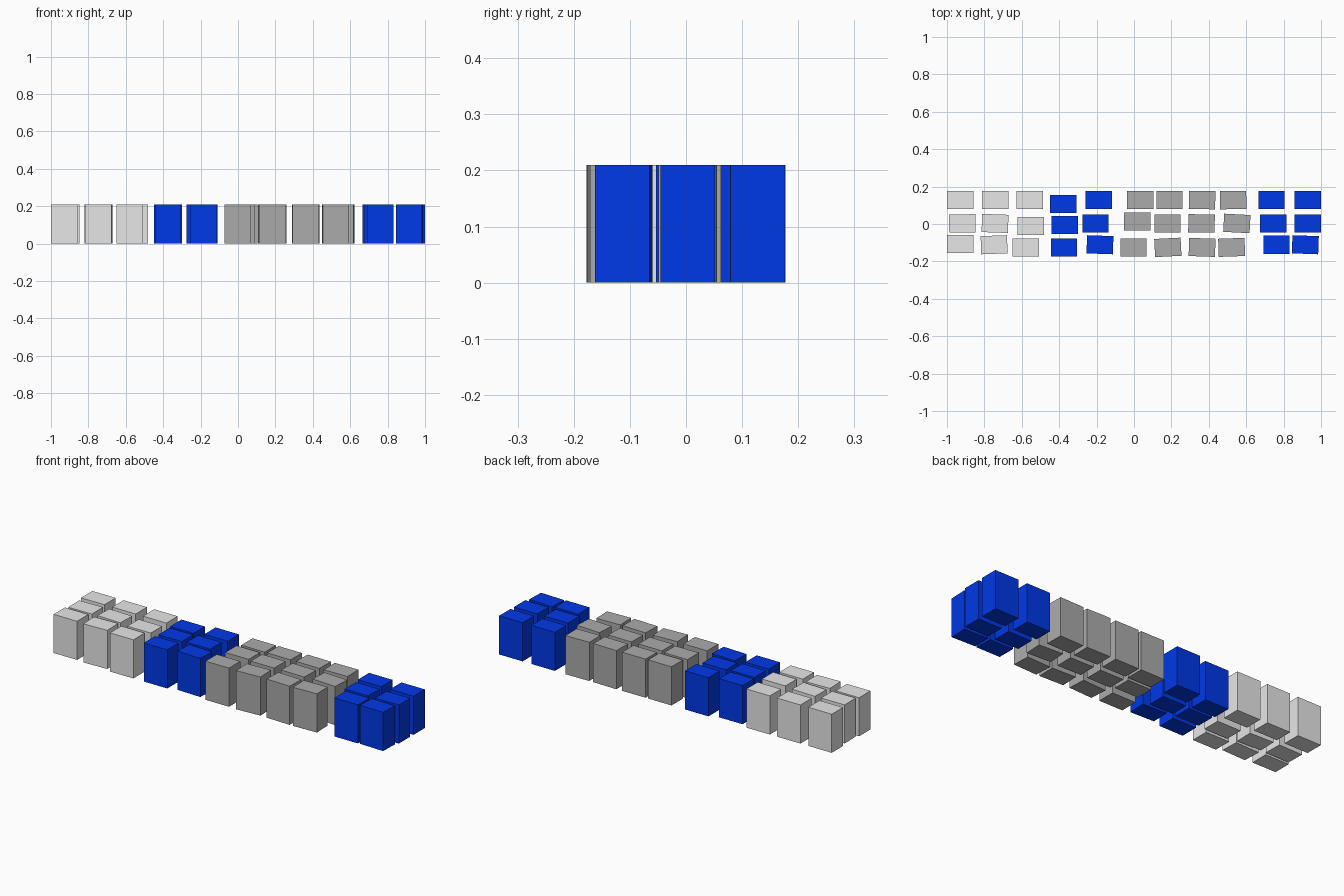
import bpy
import bmesh
from math import radians
from mathutils import Matrix, Vector

default_cube = bpy.data.objects.get("Cube")
if default_cube:
    bpy.data.objects.remove(default_cube, do_unlink=True)

WIDTH, DEPTH, HEIGHT = 0.141, 0.097, 0.21


def make_material(name, colour):
    material = bpy.data.materials.new(name)
    material.use_nodes = True
    material.diffuse_color = colour
    material.node_tree.nodes["Principled BSDF"].inputs["Base Color"].default_value = colour
    return material


light_grey = make_material("light grey", (0.8, 0.8, 0.8, 1))
mid_grey = make_material("mid grey", (0.41, 0.41, 0.41, 1))
blue = make_material("blue", (0, 0.04, 0.8, 1))


def add_block(name, material, x, y, degrees):
    """Add one upright block resting on the ground, turned slightly about z."""
    mesh = bpy.data.meshes.new(name)
    bm = bmesh.new()
    placement = (Matrix.Translation(Vector((x, y, HEIGHT / 2)))
                 @ Matrix.Rotation(radians(degrees), 4, "Z")
                 @ Matrix.Diagonal((WIDTH, DEPTH, HEIGHT, 1)))
    bmesh.ops.create_cube(bm, size=1, matrix=placement)
    bm.to_mesh(mesh)
    bm.free()
    mesh.materials.append(material)
    block = bpy.data.objects.new(name, mesh)
    bpy.context.collection.objects.link(block)


# Groups of columns along the row of blocks, from the model's right to its left
groups = (
    [("light_block", light_grey)] * 3
    + [("right_blue_block", blue)] * 2
    + [("grey_block", mid_grey)] * 4
    + [("left_blue_block", blue)] * 2
)

# Block centres in each row, one per column
row_x = {
    "back": (-.929, -.741, -.557, -.378, -.188, .034, .19, .364, .53, .735, .929),
    "middle": (-.918, -.743, -.553, -.371, -.206, .018, .179, .361, .55, .744, .928),
    "front": (-.929, -.748, -.578, -.374, -.182, -.003, .181, .364, .522, .762, .916),
}
row_y = {"back": .128, "middle": .003, "front": -.111}

# Blocks pushed out of line, by row and column
shift_y = {
    ("back", 3): -.021, ("middle", 2): -.014, ("middle", 3): -.008, ("middle", 5): .011,
    ("front", 0): .004,
}
for column in (2, 3, 5, 6, 7, 8):
    shift_y["front", column] = -.014

# Blocks turned slightly, in degrees
turn = {
    ("back", 8): 1, ("back", 7): -1, ("middle", 0): 1, ("middle", 1): -2,
    ("middle", 7): -1, ("middle", 8): -3, ("front", 1): 2, ("front", 4): -2,
    ("front", 6): 3, ("front", 7): -2, ("front", 8): 2, ("front", 10): -2,
}

for row, centres in row_x.items():
    for column, ((part, material), x) in enumerate(zip(groups, centres)):
        key = (row, column)
        y = row_y[row] + shift_y.get(key, 0)
        add_block(f"{row}_{part}_{column + 1}", material, x, y, turn.get(key, 0))
